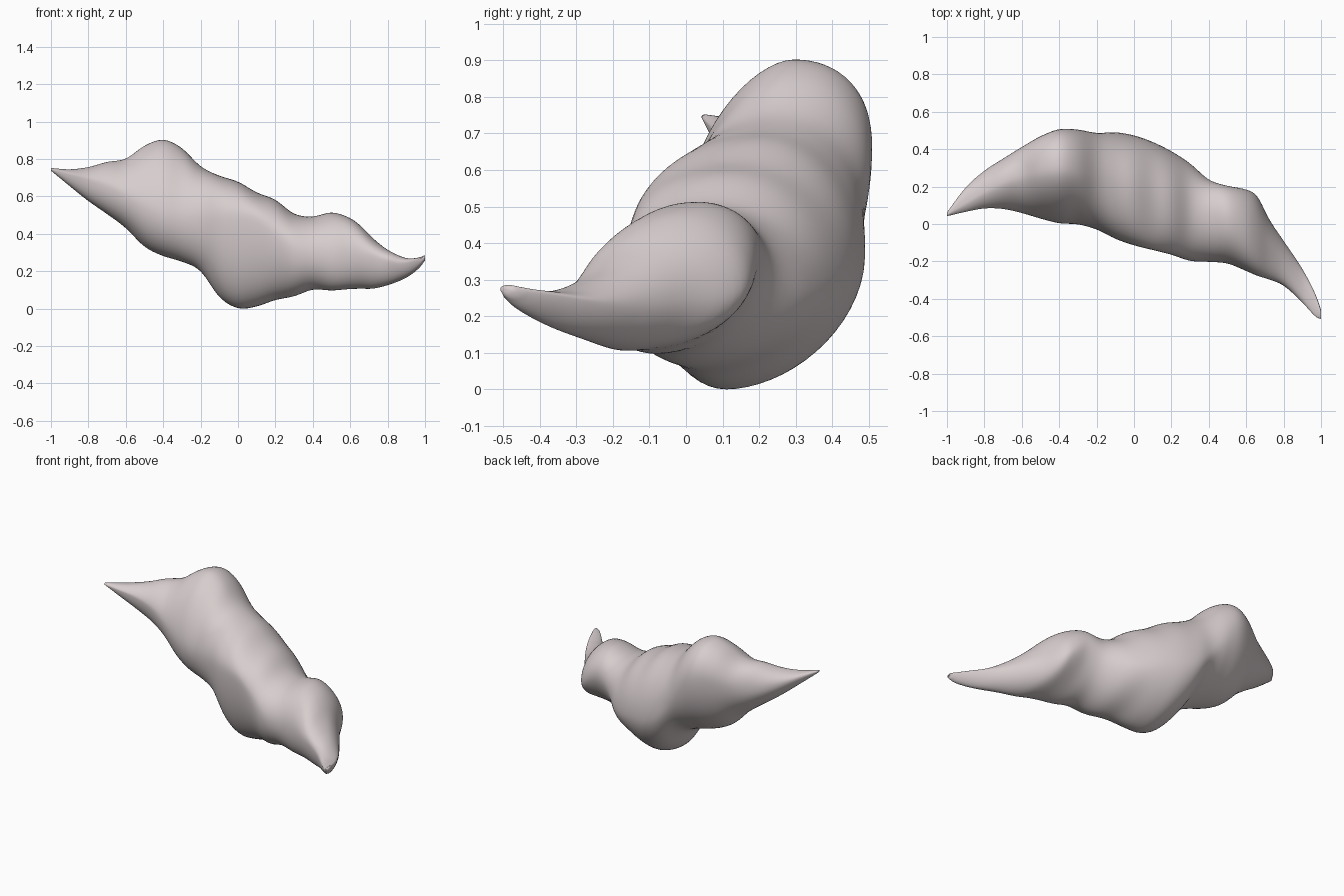
import bpy, bmesh, math

if "Cube" in bpy.data.objects:
    bpy.data.objects.remove(bpy.data.objects["Cube"])

# Silhouette along the body: x, front y, back y, bottom z, top z
OUTLINE = [
    (-1.0, .042, .062, .738, .752), (-.9, .065, .195, .655, .745),
    (-.8, .083, .285, .575, .757), (-.7, .080, .350, .505, .785),
    (-.6, .058, .412, .430, .802), (-.5, .028, .470, .330, .872),
    (-.4, .003, .508, .280, .905), (-.3, -.003, .506, .250, .860),
    (-.2, -.030, .488, .200, .762), (-.1, -.080, .492, .060, .712),
    (0.0, -.115, .475, .000, .680), (.1, -.140, .440, .010, .622),
    (.2, -.165, .390, .045, .583), (.3, -.198, .325, .065, .508),
    (.4, -.203, .238, .101, .493), (.5, -.212, .205, .096, .515),
    (.6, -.252, .185, .104, .485), (.66, -.278, .150, .106, .440),
    (.72, -.296, .030, .106, .378),
    (.8, -.330, -.090, .125, .315), (.9, -.420, -.240, .165, .270),
    (.97, -.495, -.375, .218, .274), (1.0, -.508, -.460, .258, .286),
]
# Where each section touches its limits: x, y of top, y of bottom, z of front, z of back
LEAN = [
    (-1.0, .05, .055, .745, .745), (-.7, .22, .20, .66, .64),
    (-.4, .29, .20, .51, .68), (-.1, .22, .12, .48, .36),
    (.1, .14, .10, .47, .30), (.3, .06, .02, .31, .27),
    (.5, .03, -.08, .28, .36), (.68, -.08, -.15, .29, .26),
    (.85, -.27, -.28, .24, .23), (1.0, -.485, -.48, .275, .27),
]


def sample(table, x):
    """Smooth (Hermite) interpolation of a table at x."""
    n = len(table)
    i = 0
    while i < n - 2 and x > table[i + 1][0]:
        i += 1
    a, b = table[i], table[i + 1]
    p, q = table[max(i - 1, 0)], table[min(i + 2, n - 1)]
    h = b[0] - a[0]
    t = (x - a[0]) / h
    out = []
    for k in range(1, 5):
        ma = (b[k] - p[k]) / (b[0] - p[0]) * h
        mb = (q[k] - a[k]) / (q[0] - a[0]) * h
        out.append((2*t**3 - 3*t**2 + 1) * a[k] + (t**3 - 2*t**2 + t) * ma
                   + (3*t**2 - 2*t**3) * b[k] + (t**3 - t**2) * mb)
    return out


def clamp(v, lo, hi):
    m = .15 * (hi - lo)
    return min(max(v, lo + m), hi - m)


def section(x, sides):
    """Four quarter ellipses that meet at the section's extremes."""
    front, back, low, high = sample(OUTLINE, x)
    yt, yb, zf, zb = sample(LEAN, x)
    yt, yb = clamp(yt, front, back), clamp(yb, front, back)
    zf, zb = clamp(zf, low, high), clamp(zb, low, high)
    w = min(max((-.1 - x) / .2, 0), 1)      # 1 in the raised left lobe
    pts = []
    for i in range(sides):
        a = 2 * math.pi * i / sides
        c, s = math.cos(a), math.sin(a)
        ymid, zend = (yt, high) if s >= 0 else (yb, low)
        yend, zmid = (back, zb) if c >= 0 else (front, zf)
        # fullness of each quarter: below 1 is boxier, above 1 is flatter
        if s < 0:
            e = 1.12 - .12 * w if c > 0 else .96
        else:
            e = .96 - .06 * w if c > 0 else .96 + .26 * w
        pts.append((x, ymid + abs(c)**e * (yend - ymid),
                    zmid + abs(s)**e * (zend - zmid)))
    return pts


# Lumpy body: one continuous skin, with finer rings toward the pointed ends
SIDES, RINGS = 64, 140
bm = bmesh.new()
rings = []
for j in range(RINGS + 1):
    u = -1 + 2 * j / RINGS
    x = .6 * u + .4 * math.sin(u * math.pi / 2)
    rings.append([bm.verts.new(p) for p in section(x, SIDES)])
for r0, r1 in zip(rings, rings[1:]):
    for i in range(SIDES):
        k = (i + 1) % SIDES
        bm.faces.new((r0[i], r0[k], r1[k], r1[i]))
bm.faces.new(rings[0])
bm.faces.new(rings[-1])
# Soften the quarter seams
for _ in range(4):
    bmesh.ops.smooth_vert(bm, verts=[v for r in rings[3:-3] for v in r], factor=.5,
                          use_axis_x=False, use_axis_y=True, use_axis_z=True)
bmesh.ops.recalc_face_normals(bm, faces=bm.faces)
for f in bm.faces:
    f.smooth = True

mesh = bpy.data.meshes.new("lumpy_body")
bm.to_mesh(mesh)
bm.free()
body = bpy.data.objects.new("lumpy_body", mesh)
bpy.context.collection.objects.link(body)

mat = bpy.data.materials.new("pale pinkish grey")
mat.diffuse_color = (.68, .61, .615, 1)
mat.use_nodes = True
mat.node_tree.nodes["Principled BSDF"].inputs["Base Color"].default_value = mat.diffuse_color
mesh.materials.append(mat)
